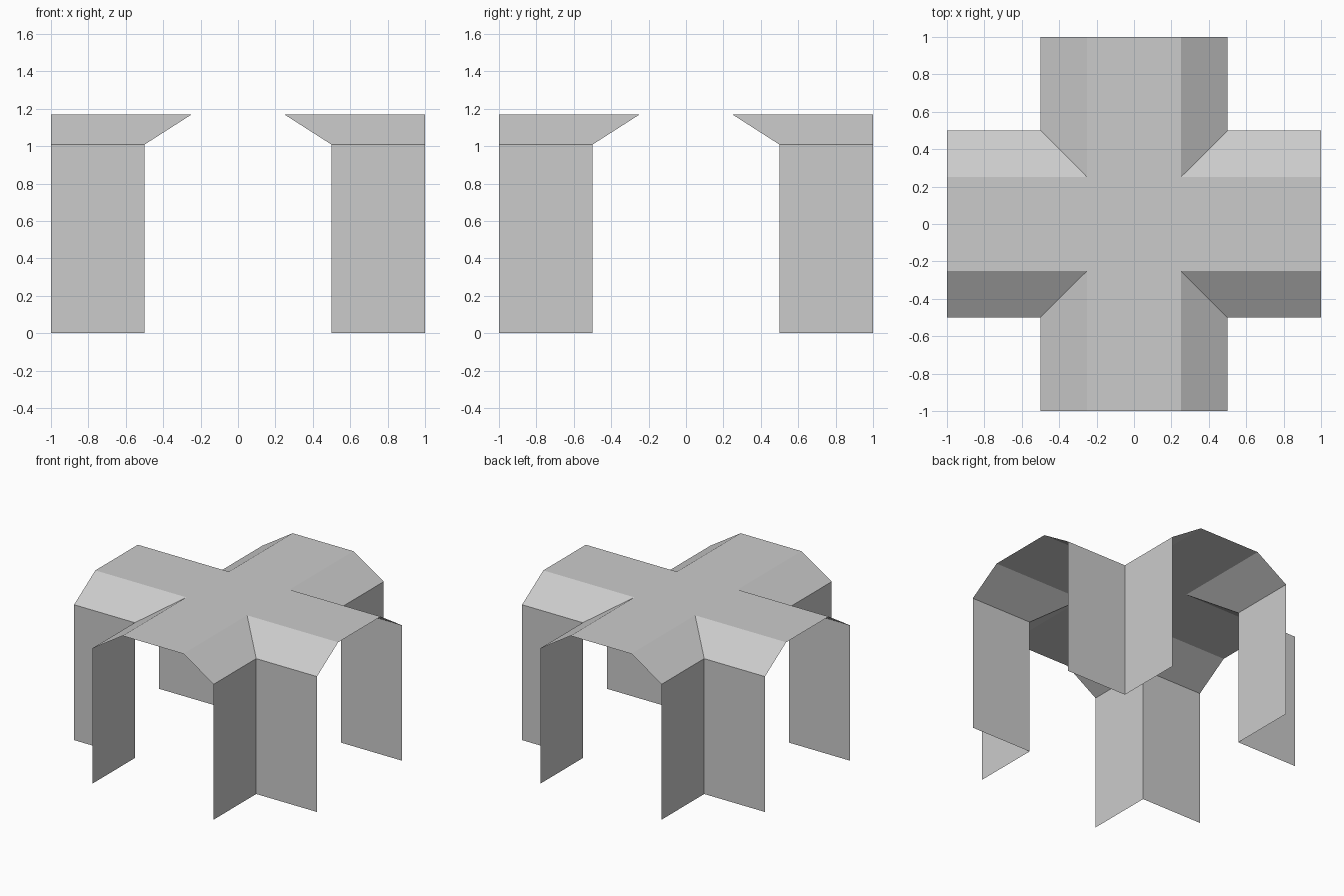
import bpy, bmesh
from math import pi
from mathutils import Matrix

if "Cube" in bpy.data.objects:
    bpy.data.objects.remove(bpy.data.objects["Cube"])

END = 1.0       # reach of each arm
WALL = 0.5      # half width at the walls
FLAT = 0.25     # half width of the flat ceiling
WALL_Z, TOP_Z = 1.008, 1.168


def make_part(name, strips):
    """Sheets for one +x arm, turned four times; each strip is a list of (x, y, z) corners."""
    bm = bmesh.new()
    for turn in range(4):
        rot = Matrix.Rotation(turn * pi / 2, 3, 'Z')
        for corners in strips:
            bm.faces.new([bm.verts.new(rot @ Matrix.Identity(3) @ bm_vec(c)) for c in corners])
    bmesh.ops.remove_doubles(bm, verts=bm.verts, dist=1e-4)
    return finish(name, bm)


def bm_vec(c):
    return Matrix.Translation(c).to_translation()


def finish(name, bm):
    mesh = bpy.data.meshes.new(name)
    bm.to_mesh(mesh)
    bm.free()
    obj = bpy.data.objects.new(name, mesh)
    bpy.context.collection.objects.link(obj)
    return obj


def side_strip(w0, z0, w1, z1, side):
    """Strip along one side of an arm, mitred where it meets the next arm."""
    strip = [(w0, side * w0, z0), (END, side * w0, z0),
             (END, side * w1, z1), (w1, side * w1, z1)]
    return strip if side < 0 else strip[::-1]


# Upright walls on both sides of every arm
make_part("corridor_walls", [side_strip(WALL, 0, WALL, WALL_Z, s) for s in (-1, 1)])

# Sloped ceiling edges, meeting in valleys at the crossing
make_part("sloped_ceiling", [side_strip(WALL, WALL_Z, FLAT, TOP_Z, s) for s in (-1, 1)])

# Flat ceiling of the arms
make_part("flat_ceiling", [[(FLAT, -FLAT, TOP_Z), (END, -FLAT, TOP_Z),
                            (END, FLAT, TOP_Z), (FLAT, FLAT, TOP_Z)]])

# Flat square over the crossing
bm = bmesh.new()
bmesh.ops.create_grid(bm, x_segments=1, y_segments=1, size=FLAT,
                      matrix=Matrix.Translation((0, 0, TOP_Z)))
finish("crossing_ceiling", bm)
